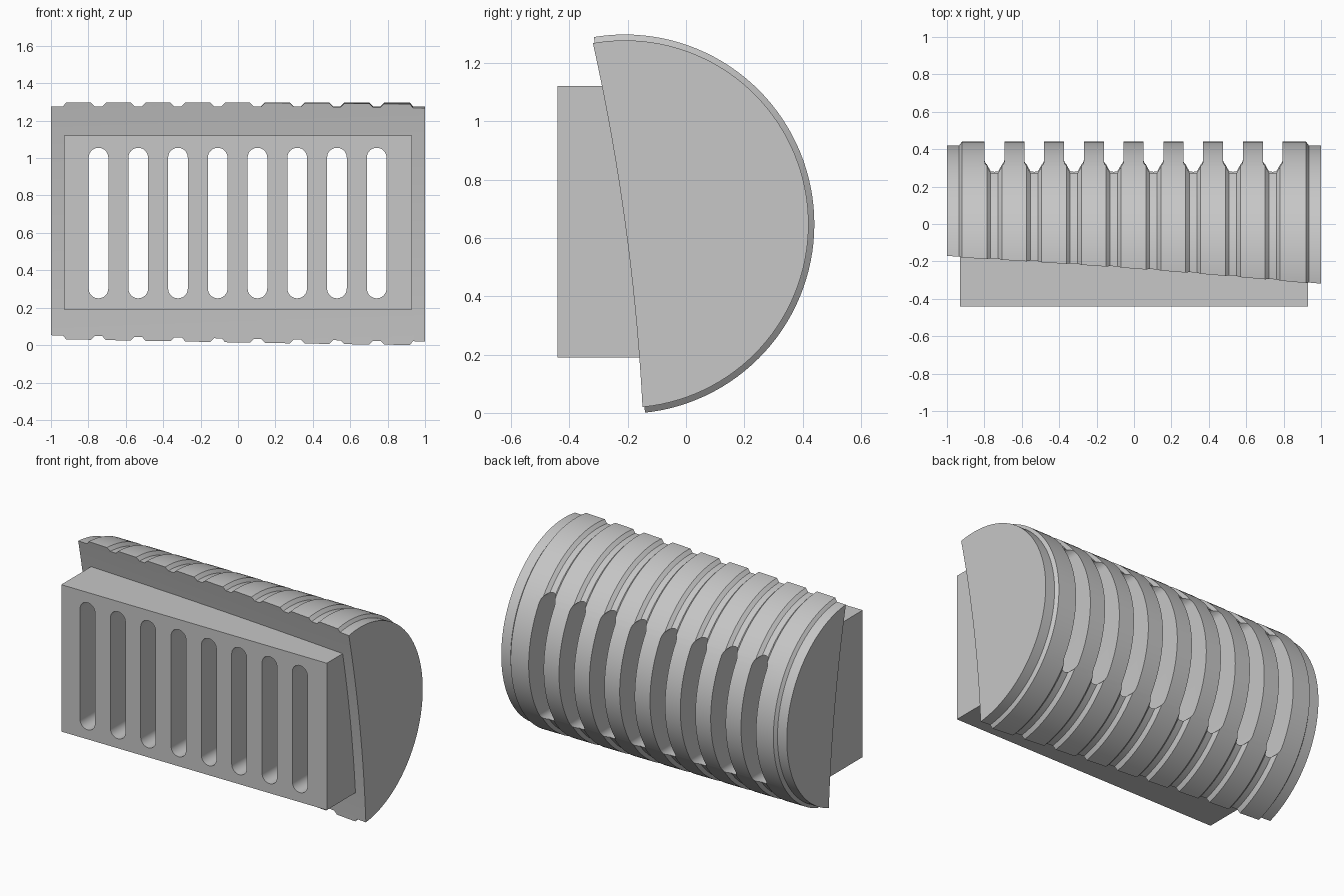
import bpy, bmesh, math
from mathutils import Vector

cube = bpy.data.objects.get("Cube")
if cube:
    bpy.data.objects.remove(cube, do_unlink=True)

AXIS_Y, AXIS_Z = -0.21, 0.647      # axis of the ribbed drum
R_RIB, R_GROOVE = 0.65, 0.63
SLOTS = [-0.746 + 0.2125 * i for i in range(8)]

grey = bpy.data.materials.new("plain grey")
grey.use_nodes = True
grey.diffuse_color = (0.57, 0.57, 0.57, 1)
grey.node_tree.nodes["Principled BSDF"].inputs["Base Color"].default_value = grey.diffuse_color


def make_object(name, bm):
    bmesh.ops.recalc_face_normals(bm, faces=bm.faces)
    mesh = bpy.data.meshes.new(name)
    bm.to_mesh(mesh)
    bm.free()
    mesh.materials.append(grey)
    obj = bpy.data.objects.new(name, mesh)
    bpy.context.scene.collection.objects.link(obj)
    return obj


def combine(target, tool, operation):
    """Apply a boolean and discard the tool object."""
    tool.hide_render = True
    mod = target.modifiers.new(operation.title(), 'BOOLEAN')
    mod.object, mod.operation, mod.solver = tool, operation, 'EXACT'
    bpy.ops.object.select_all(action='DESELECT')
    bpy.context.view_layer.objects.active = target
    target.select_set(True)
    bpy.ops.object.modifier_apply(modifier=mod.name)
    bpy.data.objects.remove(tool, do_unlink=True)


def drum():
    """Ribbed drum, spun about the x axis."""
    profile = [(-1, R_GROOVE), (-0.935, R_GROOVE), (-0.92, R_RIB)]
    for c in SLOTS:
        profile += [(c - 0.04, R_RIB), (c - 0.02, R_GROOVE),
                    (c + 0.02, R_GROOVE), (c + 0.04, R_RIB)]
    profile += [(0.92, R_RIB), (0.935, R_GROOVE), (1, R_GROOVE)]
    bm = bmesh.new()
    verts = [bm.verts.new((x, AXIS_Y, AXIS_Z + r)) for x, r in profile]
    edges = [bm.edges.new(pair) for pair in zip(verts, verts[1:])]
    bmesh.ops.spin(bm, geom=verts + edges, cent=(0, AXIS_Y, AXIS_Z), axis=(1, 0, 0),
                   angle=math.tau, steps=128)
    bmesh.ops.remove_doubles(bm, verts=bm.verts, dist=1e-4)
    bmesh.ops.holes_fill(bm, edges=bm.edges, sides=0)
    return make_object("ribbed_vent", bm)


def front_y(x, z):
    """Gently curved, skewed front surface of the drum."""
    return -0.061 - 0.05 * z - 0.067 * z * z - 0.075 * x - 0.012 * x * x


def front_cutter():
    bm = bmesh.new()
    bmesh.ops.create_grid(bm, x_segments=20, y_segments=24, size=1)
    for v in bm.verts:
        x, z = v.co.x * 1.1, 0.65 + v.co.y * 0.85
        v.co = (x, front_y(x, z), z)
    geom = bmesh.ops.extrude_face_region(bm, geom=bm.faces[:], use_keep_orig=True)["geom"]
    for v in geom:
        if isinstance(v, bmesh.types.BMVert):
            v.co.y = -1.3
    return make_object("front_cutter", bm)


def front_block():
    bm = bmesh.new()
    bmesh.ops.create_cube(bm, size=1)
    for v in bm.verts:
        v.co = (v.co.x * 1.86, -0.195 + v.co.y * 0.49, 0.655 + v.co.z * 0.93)
    return make_object("front_block", bm)


def slot_cutter():
    """Eight upright slots with rounded ends."""
    r, low, high, n = 0.0525, 0.3025, 1.0025, 16
    bm = bmesh.new()
    for c in SLOTS:
        ring = []
        for start, z in ((0, high), (math.pi, low)):
            for i in range(n + 1):
                a = start + math.pi * i / n
                ring.append(bm.verts.new((c + r * math.cos(a), -0.7, z + r * math.sin(a))))
        face = bm.faces.new(ring)
        geom = bmesh.ops.extrude_face_region(bm, geom=[face], use_keep_orig=True)["geom"]
        bmesh.ops.translate(bm, vec=Vector((0, 1.4, 0)),
                            verts=[g for g in geom if isinstance(g, bmesh.types.BMVert)])
    return make_object("slot_cutter", bm)


# Drum trimmed at the front, joined to the block, then slotted right through
vent = drum()
combine(vent, front_cutter(), 'DIFFERENCE')
combine(vent, front_block(), 'UNION')
combine(vent, slot_cutter(), 'DIFFERENCE')

bpy.ops.object.select_all(action='DESELECT')
vent.select_set(True)
bpy.context.view_layer.objects.active = vent
bpy.ops.object.shade_smooth_by_angle(angle=math.radians(30))
